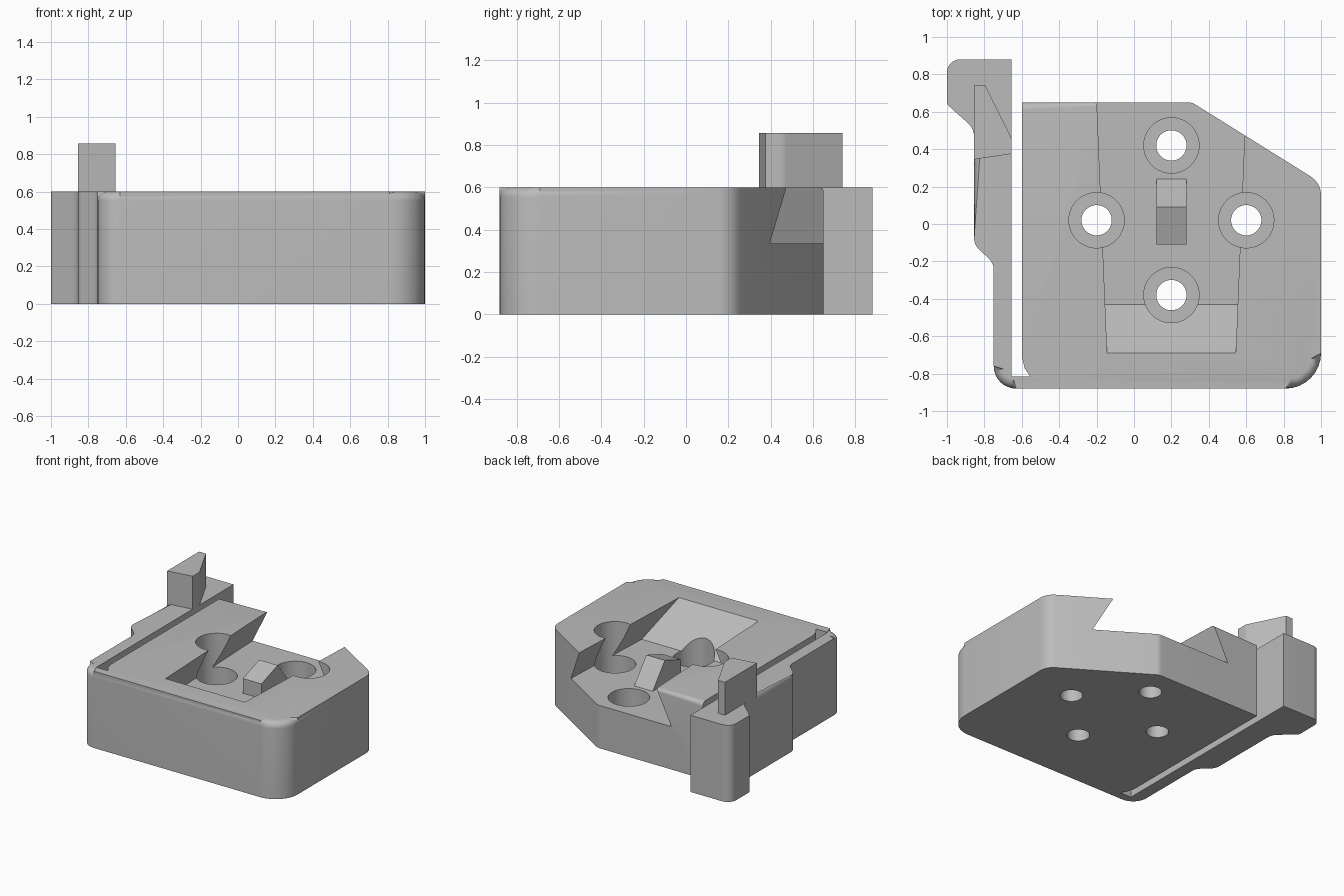
import bpy, bmesh, math
from mathutils import Vector

old = bpy.data.objects.get("Cube")
if old:
    bpy.data.objects.remove(old, do_unlink=True)

GREY = (0.5, 0.5, 0.5, 1)
grey = bpy.data.materials.new("plain grey")
grey.use_nodes = True
grey.diffuse_color = GREY
grey.node_tree.nodes["Principled BSDF"].inputs["Base Color"].default_value = GREY


def rounded(corners, steps=8):
    """Turn (x, y, radius) corners into an outline with arcs."""
    out = []
    for i, (x, y, r) in enumerate(corners):
        p = Vector((x, y))
        if r == 0:
            out.append(p)
            continue
        a = (Vector(corners[i - 1][:2]) - p).normalized()
        b = (Vector(corners[(i + 1) % len(corners)][:2]) - p).normalized()
        half = a.angle(b) / 2
        centre = p + (a + b).normalized() * (r / math.sin(half))
        start = p + a * (r / math.tan(half)) - centre
        end = p + b * (r / math.tan(half)) - centre
        sweep = start.angle_signed(end)
        for k in range(steps + 1):
            t = -sweep * k / steps
            c, s = math.cos(t), math.sin(t)
            out.append(centre + Vector((start.x * c - start.y * s,
                                        start.x * s + start.y * c)))
    return out


def make(name, bm):
    bmesh.ops.recalc_face_normals(bm, faces=bm.faces)
    mesh = bpy.data.meshes.new(name)
    bm.to_mesh(mesh)
    bm.free()
    mesh.materials.append(grey)
    ob = bpy.data.objects.new(name, mesh)
    bpy.context.collection.objects.link(ob)
    return ob


def loft(name, low, high, fillet=0):
    """Join two matching rings of 3D points into a closed solid."""
    bm = bmesh.new()
    a = [bm.verts.new(p) for p in low]
    b = [bm.verts.new(p) for p in high]
    n = len(a)
    bm.faces.new(a[::-1])
    top = bm.faces.new(b)
    for i in range(n):
        j = (i + 1) % n
        bm.faces.new((a[i], a[j], b[j], b[i]))
    if fillet:
        bmesh.ops.bevel(bm, geom=list(top.edges), offset=fillet, segments=6,
                        profile=0.5, affect='EDGES', clamp_overlap=False)
    return make(name, bm)


def prism(name, corners, z0, z1, fillet=0):
    ring = rounded(corners)
    return loft(name, [(p.x, p.y, z0) for p in ring],
                [(p.x, p.y, z1) for p in ring], fillet)


def cylinder(name, x, y, r, z0, z1, n=48):
    ring = [(x + r * math.cos(math.tau * i / n), y + r * math.sin(math.tau * i / n))
            for i in range(n)]
    return loft(name, [(*p, z0) for p in ring], [(*p, z1) for p in ring])


def combine(target, tool, operation):
    tool.hide_render = True
    mod = target.modifiers.new("boolean", 'BOOLEAN')
    mod.operation, mod.solver, mod.object = operation, 'EXACT', tool
    bpy.context.view_layer.objects.active = target
    bpy.ops.object.modifier_apply(modifier=mod.name)
    bpy.data.objects.remove(tool, do_unlink=True)


TOP, FLOOR = 0.6, 0.335

# Body and spring arm as one block with a rounded top rim
body = prism("body", [
    (-0.75, -0.88, 0.12), (1, -0.88, 0.19), (1, 0.22, 0.12), (0.31, 0.65, 0.07),
    (-0.855, 0.65, 0), (-0.855, -0.11, 0.08), (-0.75, -0.21, 0.08)], 0, TOP, 0.048)

# Flared head at the end of the arm
combine(body, prism("arm_head", [
    (-0.62, 0.45, 0), (-0.62, 0.88, 0), (-1, 0.88, 0.07), (-1, 0.64, 0.04),
    (-0.855, 0.51, 0.1), (-0.855, 0.40, 0), (-0.80, 0.40, 0)], 0, TOP), 'UNION')

# Slot that frees the arm from the body
combine(body, prism("slot_cutter", [
    (-0.655, -0.815, 0), (-0.555, -0.815, 0), (-0.585, -0.77, 0), (-0.6, -0.71, 0),
    (-0.6, 1, 0), (-0.655, 1, 0)], -0.1, 1), 'DIFFERENCE')


# Tapered dovetail pocket, open at the back, with a ramp at the front
def pocket_ring(z):
    t = (z - FLOOR) / (TOP - FLOOR)
    front, back = -0.43 - 0.26 * t, 0.9
    ring = []
    for y, side in ((front, -1), (front, 1), (back, 1), (back, -1)):
        half = 0.372 + 0.041 * y + 0.13 * (1 - t)
        ring.append((0.2 + side * half, y, z))
    return ring


combine(body, loft("pocket_cutter", pocket_ring(FLOOR), pocket_ring(0.7)), 'DIFFERENCE')

# Four counterbored screw holes
for x, y in ((0.2, 0.42), (-0.2, 0.02), (0.6, 0.02), (0.2, -0.38)):
    combine(body, cylinder("counterbore_cutter", x, y, 0.148, 0.15, 1), 'DIFFERENCE')
    combine(body, cylinder("hole_cutter", x, y, 0.081, -0.1, 1), 'DIFFERENCE')

# Catch on the pocket floor
side = ((-0.11, FLOOR - 0.01), (0.24, FLOOR - 0.01), (0.24, FLOOR), (0.09, 0.52), (-0.11, 0.45))
catch = loft("catch", [(0.12, y, z) for y, z in side], [(0.28, y, z) for y, z in side])

# Upright finger post on the arm
post = prism("finger_post", [
    (-0.855, 0.345, 0), (-0.655, 0.375, 0), (-0.655, 0.46, 0.06),
    (-0.795, 0.74, 0), (-0.855, 0.74, 0)], TOP - 0.05, 0.857)

for ob in (body, catch, post):
    bpy.ops.object.select_all(action='DESELECT')
    ob.select_set(True)
    bpy.context.view_layer.objects.active = ob
    bpy.ops.object.shade_smooth_by_angle(angle=math.radians(30))
